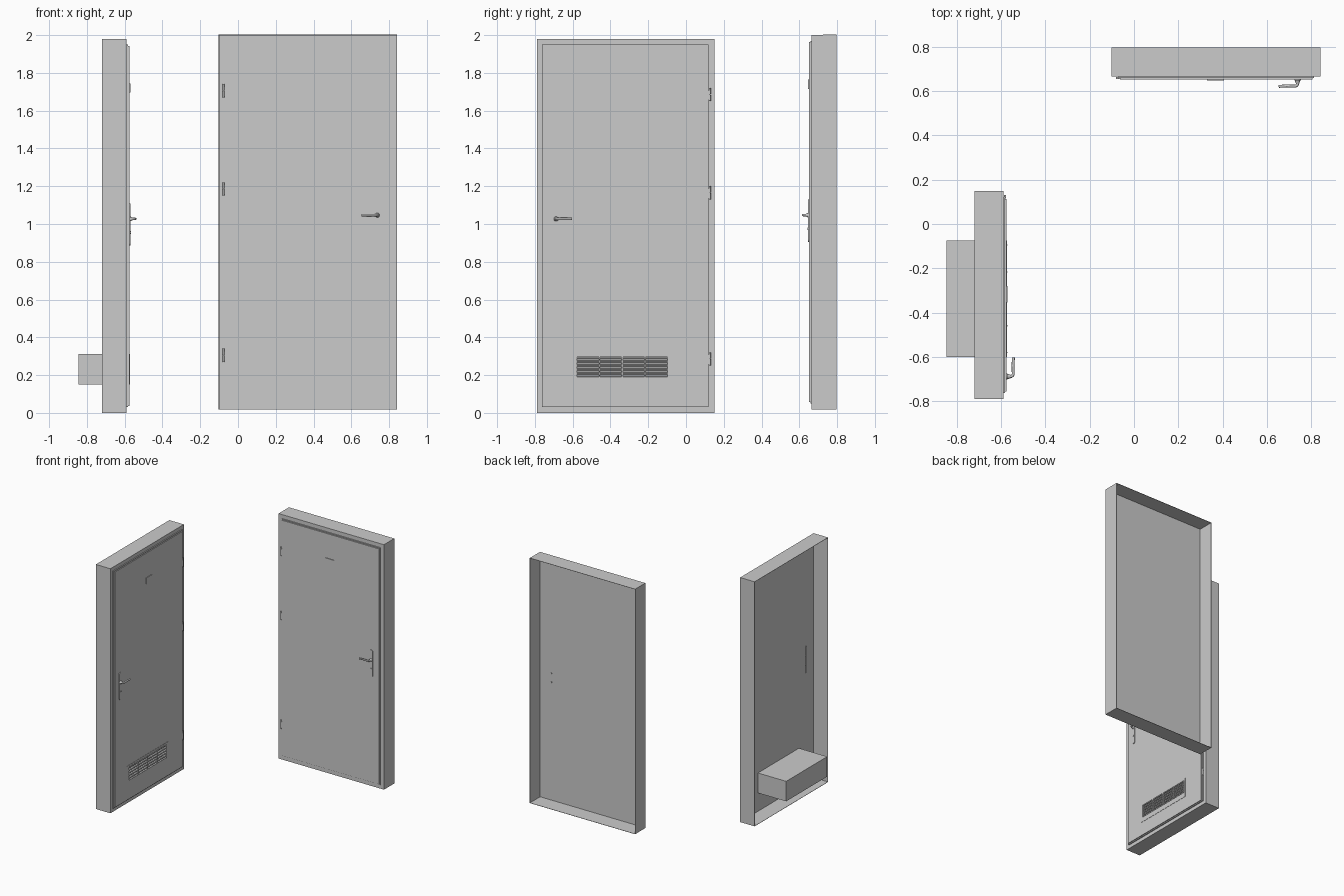
import bpy
import bmesh
import math
from mathutils import Matrix, Vector

cube = bpy.data.objects.get("Cube")
if cube:
    bpy.data.objects.remove(cube, do_unlink=True)

grey = bpy.data.materials.new("plain_grey")
grey.use_nodes = True
grey.diffuse_color = (0.6, 0.6, 0.6, 1)
grey.node_tree.nodes["Principled BSDF"].inputs["Base Color"].default_value = (0.6, 0.6, 0.6, 1)

# Door space: x runs from the hinge edge, y comes out of the face, z is up
SOLID = Matrix(((1, 0, 0, -0.10), (0, -1, 0, 0.667), (0, 0, 1, 0.02), (0, 0, 0, 1)))
VENTED = Matrix(((0, 1, 0, -0.59), (-1, 0, 0, 0.15), (0, 0, 1, 0), (0, 0, 0, 1)))
WIDTH, HEIGHT, DEPTH = 0.94, 1.98, 0.13
HANDLE_X, HANDLE_Z = 0.838, 1.027


def finish(name, bm, place, smooth=False):
    bm.transform(place)
    bmesh.ops.recalc_face_normals(bm, faces=bm.faces)
    mesh = bpy.data.meshes.new(name)
    bm.to_mesh(mesh)
    bm.free()
    mesh.materials.append(grey)
    obj = bpy.data.objects.new(name, mesh)
    bpy.context.collection.objects.link(obj)
    if smooth:
        activate(obj)
        bpy.ops.object.shade_smooth_by_angle(angle=math.radians(40))
    return obj


def activate(obj):
    bpy.ops.object.select_all(action="DESELECT")
    obj.select_set(True)
    bpy.context.view_layer.objects.active = obj


def add_box(bm, lo, hi, tilt=0):
    lo, hi = Vector(lo), Vector(hi)
    m = Matrix.Translation((lo + hi) / 2) @ Matrix.Rotation(tilt, 4, "X")
    m = m @ Matrix.Diagonal((*(hi - lo), 1))
    return bmesh.ops.create_cube(bm, size=1, matrix=m)["verts"]


def box(name, lo, hi, place):
    bm = bmesh.new()
    add_box(bm, lo, hi)
    return finish(name, bm, place)


def add_cylinder(bm, start, end, r1, r2=None):
    start, end = Vector(start), Vector(end)
    axis = end - start
    m = Matrix.Translation((start + end) / 2) @ axis.to_track_quat("Z", "Y").to_matrix().to_4x4()
    bmesh.ops.create_cone(bm, cap_ends=True, segments=16, radius1=r1,
                          radius2=r1 if r2 is None else r2, depth=axis.length, matrix=m)


def frame(name, place):
    # Thin casing, open at the back
    bm = bmesh.new()
    add_box(bm, (0, -DEPTH, 0), (WIDTH, 0, HEIGHT))
    back = min(bm.faces, key=lambda f: f.calc_center_median().y)
    bmesh.ops.delete(bm, geom=[back], context="FACES")
    obj = finish(name, bm, place)
    mod = obj.modifiers.new("thickness", "SOLIDIFY")
    mod.thickness = 0.003


def handle_plate(name, place):
    # Long plate with round ends
    bm = bmesh.new()
    r, low, high = 0.0145, 0.9, 1.094
    ring = []
    for centre, start in ((high, 0), (low, math.pi)):
        for i in range(9):
            a = start + math.pi * i / 8
            ring.append(bm.verts.new((HANDLE_X + r * math.cos(a), 0.015, centre + r * math.sin(a))))
    face = bm.faces.new(ring)
    out = bmesh.ops.extrude_face_region(bm, geom=[face])["geom"]
    moved = [v for v in out if isinstance(v, bmesh.types.BMVert)]
    bmesh.ops.translate(bm, verts=moved, vec=(0, 0.005, 0))
    finish(name, bm, place, True)


def lever(name, place):
    curve = bpy.data.curves.new(name, "CURVE")
    curve.dimensions = "3D"
    curve.bevel_depth = 0.0065
    curve.bevel_resolution = 3
    curve.use_fill_caps = True
    path = [(0, 0.02), (0, 0.036), (-0.003, 0.042), (-0.01, 0.045), (-0.05, 0.044), (-0.085, 0.046)]
    spline = curve.splines.new("POLY")
    spline.points.add(len(path) - 1)
    for point, (x, y) in zip(spline.points, path):
        point.co = (*(place @ Vector((HANDLE_X + x, y, HANDLE_Z))), 1)
    spline.use_smooth = True
    curve.materials.append(grey)
    bpy.context.collection.objects.link(bpy.data.objects.new(name, curve))


def build_door(prefix, place):
    frame(prefix + "_frame", place)
    lip = box(prefix + "_leaf_lip", (0.03, 0, 0.03), (0.912, 0.008, 1.95), place)
    leaf = box(prefix + "_leaf", (0.037, 0.006, 0.037), (0.905, 0.015, 1.943), place)
    box(prefix + "_top_plate", (0.43, 0.015, 1.695), (0.505, 0.02, 1.745), place)

    # Handle set, with fixings reaching the back
    handle_plate(prefix + "_handle_plate", place)
    lever(prefix + "_lever", place)
    bm = bmesh.new()
    add_cylinder(bm, (HANDLE_X, 0.018, HANDLE_Z), (HANDLE_X, 0.032, HANDLE_Z), 0.013, 0.008)
    add_cylinder(bm, (HANDLE_X, 0.018, 0.955), (HANDLE_X, 0.024, 0.955), 0.007)
    for z in (HANDLE_Z, 0.955):
        add_cylinder(bm, (HANDLE_X, -0.006, z), (HANDLE_X, 0.0, z), 0.005)
    finish(prefix + "_handle_fittings", bm, place, True)

    # Hinges: knuckle and leaf
    bm = bmesh.new()
    for z in (0.25, 1.13, 1.65):
        add_cylinder(bm, (0.024, 0.008, z), (0.024, 0.008, z + 0.034), 0.0055)
        add_cylinder(bm, (0.024, 0.008, z + 0.037), (0.024, 0.008, z + 0.07), 0.0055)
        add_box(bm, (0.024, 0.007, z + 0.006), (0.036, 0.012, z + 0.058))
    finish(prefix + "_hinges", bm, place, True)
    return lip, leaf


def cut(obj, cutter):
    mod = obj.modifiers.new("opening", "BOOLEAN")
    mod.operation = "DIFFERENCE"
    mod.object = cutter
    activate(obj)
    bpy.ops.object.modifier_apply(modifier=mod.name)


build_door("solid_door", SOLID)
lip, leaf = build_door("vented_door", VENTED)
box("vented_door_lock_back", (HANDLE_X - 0.003, -0.007, 0.89), (HANDLE_X + 0.003, 0, 1.105), VENTED)

# Vent duct through the door, with a shallow opening in front
duct = box("vent_duct", (0.225, -0.255, 0.15), (0.75, 0.017, 0.312), VENTED)
left, right, low, high = 0.245, 0.73, 0.19, 0.296
opening = box("vent_opening_cutter", (left, 0.002, low), (right, 0.03, high), VENTED)
opening.hide_render = True
for part in (lip, leaf, duct):
    cut(part, opening)
bpy.data.objects.remove(opening, do_unlink=True)

# Tilted slats and upright bars
bm = bmesh.new()
rows, columns = 5, 4
step = (high - low) / rows
for i in range(rows):
    z = low + step * (i + 0.5)
    add_box(bm, (left, 0.001, z - 0.008), (right, 0.018, z - 0.004), math.radians(-35))
    add_box(bm, (left, 0.013, z + 0.002), (right, 0.018, z + 0.007))
for i in range(columns + 1):
    x = left + (right - left) * i / columns
    add_box(bm, (x - 0.003, 0.002, low), (x + 0.003, 0.019, high))
finish("vent_grille", bm, VENTED)
